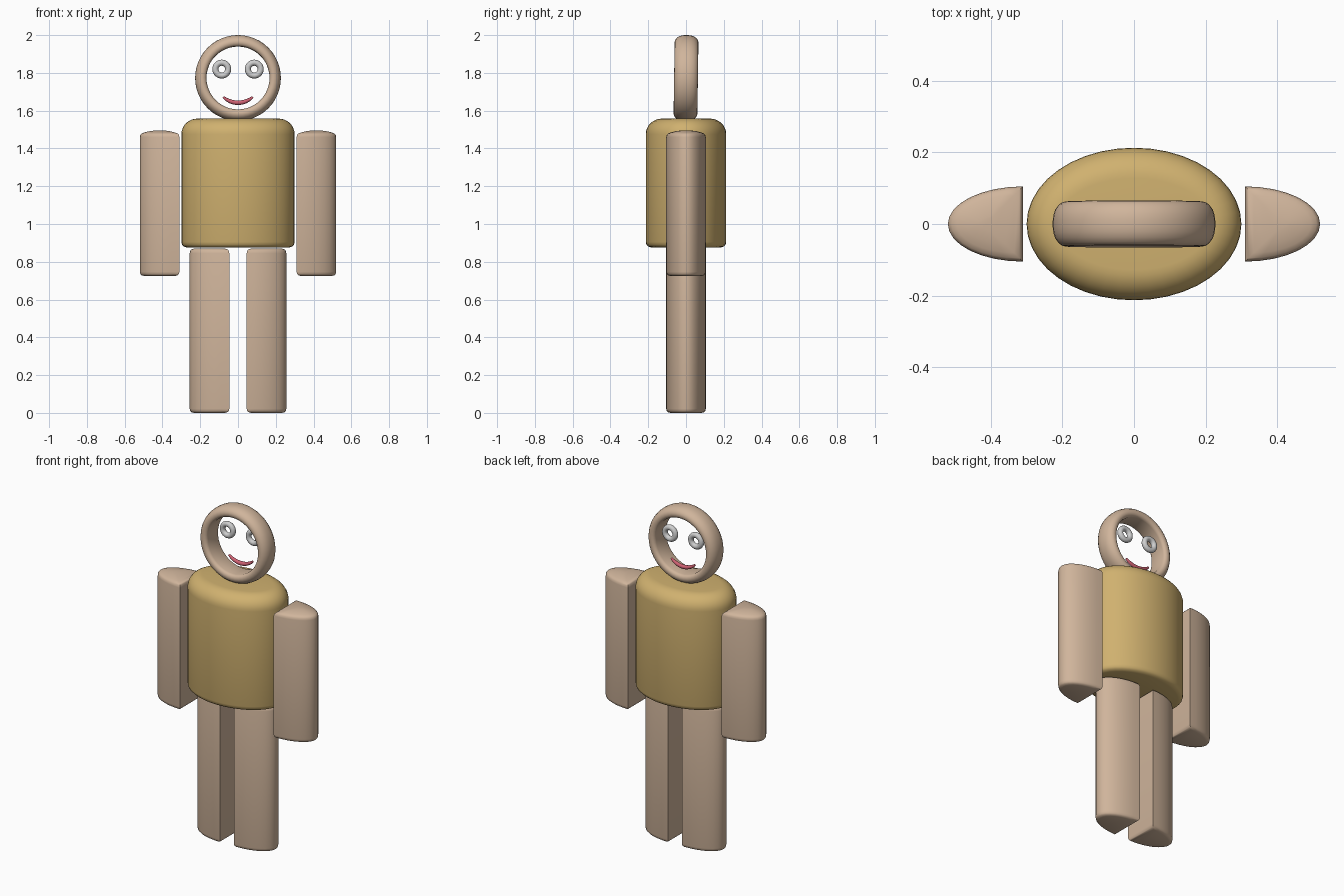
import bpy, bmesh, math
from mathutils import Matrix, Vector

if "Cube" in bpy.data.objects:
    bpy.data.objects.remove(bpy.data.objects["Cube"])


def material(name, rgb):
    m = bpy.data.materials.new(name)
    m.diffuse_color = (*rgb, 1)
    m.use_nodes = True
    m.node_tree.nodes["Principled BSDF"].inputs["Base Color"].default_value = m.diffuse_color
    return m


SKIN = material("tan skin", (0.63, 0.46, 0.33))
SHIRT = material("mustard shirt", (0.63, 0.44, 0.16))
EYE = material("light grey", (0.62, 0.62, 0.62))
LIPS = material("rose red", (0.62, 0.12, 0.17))


def build(name, rings, mat, close=False, cap=True, angle=35):
    """Skin a list of equal-length point rings into a smooth-shaded solid."""
    bm = bmesh.new()
    vs = [[bm.verts.new(p) for p in r] for r in rings]
    n = len(vs[0])
    pairs = list(zip(vs, vs[1:])) + ([(vs[-1], vs[0])] if close else [])
    for a, b in pairs:
        for i in range(n):
            j = (i + 1) % n
            bm.faces.new((a[i], a[j], b[j], b[i]))
    if cap and not close:
        bm.faces.new(vs[0])
        bm.faces.new(vs[-1])
    bmesh.ops.recalc_face_normals(bm, faces=bm.faces)
    me = bpy.data.meshes.new(name)
    bm.to_mesh(me)
    bm.free()
    me.materials.append(mat)
    ob = bpy.data.objects.new(name, me)
    bpy.context.collection.objects.link(ob)
    bpy.ops.object.select_all(action='DESELECT')
    ob.select_set(True)
    bpy.context.view_layer.objects.active = ob
    bpy.ops.object.shade_smooth_by_angle(angle=math.radians(angle))
    return ob


def ring_around_y(name, section, centre, mat, n=48):
    """Revolve a closed (radius, y) section around a y-parallel axis."""
    rings = []
    for k in range(n):
        a = 2 * math.pi * k / n
        rings.append([Vector((r * math.cos(a), y, r * math.sin(a))) + centre
                      for r, y in section])
    return build(name, rings, mat, close=True, angle=50)


def limb(name, side, x0, levels):
    """Half-oval post, flat side inward; levels = (z, inset)."""
    W, D, N = 0.21, 0.105, 16
    rings = []
    for z, s in levels:
        pts = []
        for k in range(N + 1):
            t = -math.pi / 2 + math.pi * k / N
            x = x0 + s + (W - 2 * s) * math.cos(t)
            pts.append(Vector((side * x, (D - s) * math.sin(t), z)))
        rings.append(pts)
    return build(name, rings, SKIN)


# torso: oval barrel with broad shoulder rounding
body = [(0.875, 0.03), (0.881, 0.012), (0.89, 0.004), (0.905, 0.0), (1.475, 0.0)]
for k in range(1, 9):
    a = math.pi / 2 * k / 8
    body.append((1.475 + 0.083 * math.sin(a), 0.085 * (1 - math.cos(a))))
rings = []
for z, s in body:
    rings.append([Vector(((0.30 - s) * math.cos(a), (0.213 - s) * math.sin(a), z))
                  for a in (2 * math.pi * k / 40 for k in range(40))])
build("torso", rings, SHIRT)

# arms and legs
for side, label in ((-1, "left"), (1, "right")):
    limb(label + "_arm", side, 0.31,
         [(0.725, 0.022), (0.729, 0.009), (0.735, 0.003), (0.747, 0.0),
          (1.46, 0.0), (1.472, 0.003), (1.479, 0.010), (1.485, 0.025),
          (1.491, 0.05), (1.496, 0.085)])
    limb(label + "_leg", side, 0.046,
         [(0.0, 0.022), (0.004, 0.009), (0.01, 0.003), (0.022, 0.0),
          (0.845, 0.0), (0.858, 0.003), (0.865, 0.009), (0.87, 0.022)])

# head: hollow hoop, rounded outside and flatter inside, leaning slightly
half = [(0.167, 0.044), (0.170, 0.053), (0.177, 0.060), (0.188, 0.063),
        (0.200, 0.061), (0.211, 0.053), (0.220, 0.040), (0.225, 0.025),
        (0.227, 0.010)]
section = half + [(r, -y) for r, y in reversed(half)]
head = ring_around_y("head_hoop", section, Vector((0, 0, 0)), SKIN)
head.matrix_world = Matrix.Translation((0, 0, 1.773)) @ Matrix.Rotation(-0.015, 4, 'X')

# eyes: small floating rings
circle = [(0.034 + 0.016 * math.cos(a), 0.016 * math.sin(a))
          for a in (2 * math.pi * k / 14 for k in range(14))]
for side, label in ((-1, "left"), (1, "right")):
    ring_around_y(label + "_eye", circle, Vector((side * 0.086, 0.027, 1.82)), EYE, 28)

# mouth: curved rod, thinner at the ends
R, rings = 0.116, []
for k in range(19):
    u = -1 + 2 * k / 18
    a = u * 0.74
    out = Vector((math.sin(a), 0, -math.cos(a)))
    c = Vector((0, 0.027, 1.642 + R)) + out * R
    rad = 0.012 - 0.006 * u * u
    rings.append([c + out * rad * math.cos(t) + Vector((0, rad * math.sin(t), 0))
                  for t in (2 * math.pi * j / 12 for j in range(12))])
build("mouth", rings, LIPS)
